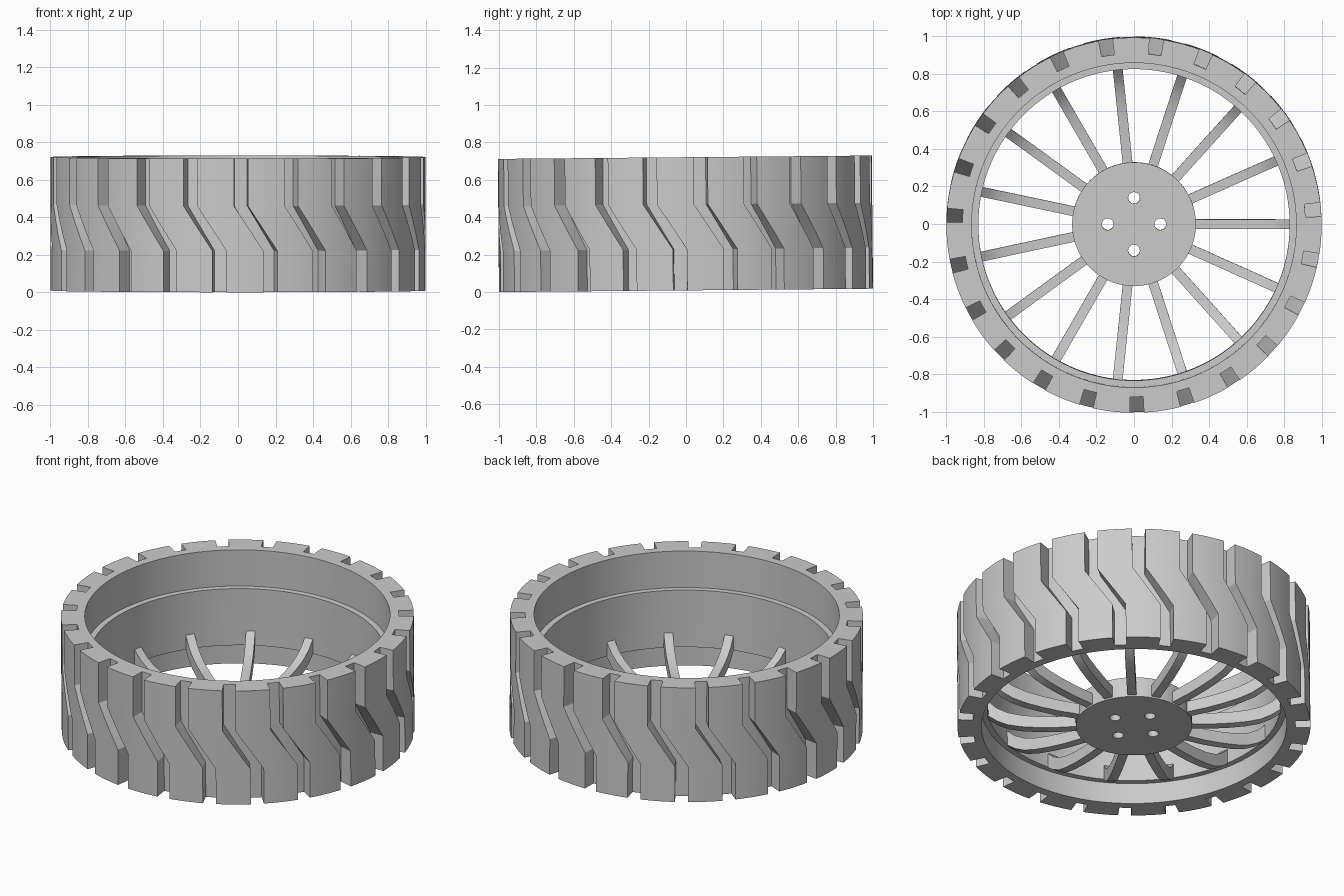
import bpy, bmesh, math
from mathutils import Matrix

if "Cube" in bpy.data.objects:
    bpy.data.objects.remove(bpy.data.objects["Cube"])

H = 0.712                     # wheel height
LUGS, SPOKES = 23, 15
PERIOD = 2 * math.pi / LUGS
TILT = Matrix.Translation((0, 0, 0.009)) @ Matrix.Rotation(0.009, 4, 'X')

grey = bpy.data.materials.new("grey")
grey.diffuse_color = (0.6, 0.6, 0.6, 1)
grey.use_nodes = True
grey.node_tree.nodes["Principled BSDF"].inputs["Base Color"].default_value = grey.diffuse_color


def polar(r, a, z):
    return (r * math.cos(a), r * math.sin(a), z)


def finish(obj):
    obj.data.materials.clear()
    obj.data.materials.append(grey)
    obj.matrix_world = TILT
    bpy.ops.object.select_all(action='DESELECT')
    obj.select_set(True)
    bpy.context.view_layer.objects.active = obj
    bpy.ops.object.shade_smooth_by_angle(angle=math.radians(25))


def mesh_object(name, bm):
    bmesh.ops.recalc_face_normals(bm, faces=bm.faces)
    me = bpy.data.meshes.new(name)
    bm.to_mesh(me)
    bm.free()
    obj = bpy.data.objects.new(name, me)
    bpy.context.collection.objects.link(obj)
    finish(obj)


# Tyre: zigzag grooves outside, stepped bore inside
R_OUT, R_FLOOR = 1.0, 0.915
GROOVE = 0.075
TOP_A, SHIFT = math.radians(270.9), math.radians(9.1)
Z_LOW, Z_HIGH = 0.22, 0.46


def twist(z):
    t = min(1, max(0, (Z_HIGH - z) / (Z_HIGH - Z_LOW)))
    return SHIFT * t


edges, is_lug = [], []
for p in range(LUGS):
    start = TOP_A + p * PERIOD - GROOVE / 2
    edges += [start, start + GROOVE / 2]
    is_lug += [False, False]
    for i in range(6):
        edges.append(start + GROOVE + (PERIOD - GROOVE) * i / 6)
        is_lug.append(True)
N = len(edges)
outer_z = [0, Z_LOW, 0.30, 0.38, Z_HIGH, H]
bore = [(0.865, 0), (0.865, 0.13), (0.83, 0.13), (0.83, Z_LOW), (0.83, 0.30),
        (0.83, 0.38), (0.83, Z_HIGH), (0.83, 0.485), (0.865, 0.485), (0.865, H)]

bm = bmesh.new()
cache = {}


def vert(i, r, z):
    key = (i % N, r, z)
    if key not in cache:
        cache[key] = bm.verts.new(polar(r, edges[i % N] + twist(z), z))
    return cache[key]


def strip(i, a, b):
    """Quad across column i between two (radius, height) points."""
    bm.faces.new([vert(i, *a), vert(i + 1, *a), vert(i + 1, *b), vert(i, *b)])


for i in range(N):
    r = R_OUT if is_lug[i] else R_FLOOR
    for a, b in zip(outer_z, outer_z[1:]):
        strip(i, (r, a), (r, b))
        if is_lug[i] != is_lug[i - 1]:
            bm.faces.new([vert(i, R_FLOOR, a), vert(i, R_OUT, a),
                          vert(i, R_OUT, b), vert(i, R_FLOOR, b)])
    for a, b in zip(bore, bore[1:]):
        strip(i, a, b)
    for z in (0, H):
        strip(i, (0.865, z), (R_FLOOR, z))
        if is_lug[i]:
            strip(i, (R_FLOOR, z), (R_OUT, z))
mesh_object("tyre", bm)

# Spokes: thin arms sweeping up to the bore
top = [(0.30, 0.08), (0.45, 0.088), (0.55, 0.098), (0.64, 0.113),
       (0.72, 0.138), (0.78, 0.172), (0.835, 0.225)]
bottom = [(0.30, 0.012), (0.45, 0.016), (0.55, 0.025), (0.64, 0.038),
          (0.72, 0.058), (0.78, 0.088), (0.835, 0.13)]
bm = bmesh.new()
for s in range(SPOKES):
    rot = Matrix.Rotation(2 * math.pi * s / SPOKES, 4, 'Z')
    rings = []
    for (xt, zt), (xb, zb) in zip(top, bottom):
        corners = [(xt, -0.026, zt), (xt, 0.026, zt), (xb, 0.026, zb), (xb, -0.026, zb)]
        rings.append([bm.verts.new(rot @ Matrix.Translation(c).translation) for c in corners])
    for a, b in zip(rings, rings[1:]):
        for k in range(4):
            bm.faces.new([a[k], a[(k + 1) % 4], b[(k + 1) % 4], b[k]])
    bm.faces.new(rings[0])
    bm.faces.new(rings[-1])
mesh_object("spokes", bm)

# Hub: disc with four bolt holes
cu = bpy.data.curves.new("hub", 'CURVE')
cu.dimensions, cu.fill_mode = '2D', 'BOTH'
HUB_T = 0.125
cu.extrude = HUB_T / 2


def circle(cx, cy, r, n):
    sp = cu.splines.new('POLY')
    sp.points.add(n - 1)
    for k, pt in enumerate(sp.points):
        a = 2 * math.pi * k / n
        pt.co = (cx + r * math.cos(a), cy + r * math.sin(a), 0, 1)
    sp.use_cyclic_u = True


circle(0, 0, 0.33, 72)
for k in range(4):
    circle(0.14 * math.cos(k * math.pi / 2), 0.14 * math.sin(k * math.pi / 2), 0.031, 24)
hub = bpy.data.objects.new("hub", cu)
bpy.context.collection.objects.link(hub)
bpy.context.view_layer.objects.active = hub
hub.select_set(True)
bpy.ops.object.select_all(action='DESELECT')
hub.select_set(True)
bpy.ops.object.convert(target='MESH')
hub = bpy.context.view_layer.objects.active
hub.data.transform(Matrix.Translation((0, 0, HUB_T / 2 + 0.003)))
bm = bmesh.new()
bm.from_mesh(hub.data)
bmesh.ops.remove_doubles(bm, verts=bm.verts, dist=1e-5)
bmesh.ops.recalc_face_normals(bm, faces=bm.faces)
bm.to_mesh(hub.data)
bm.free()
finish(hub)
